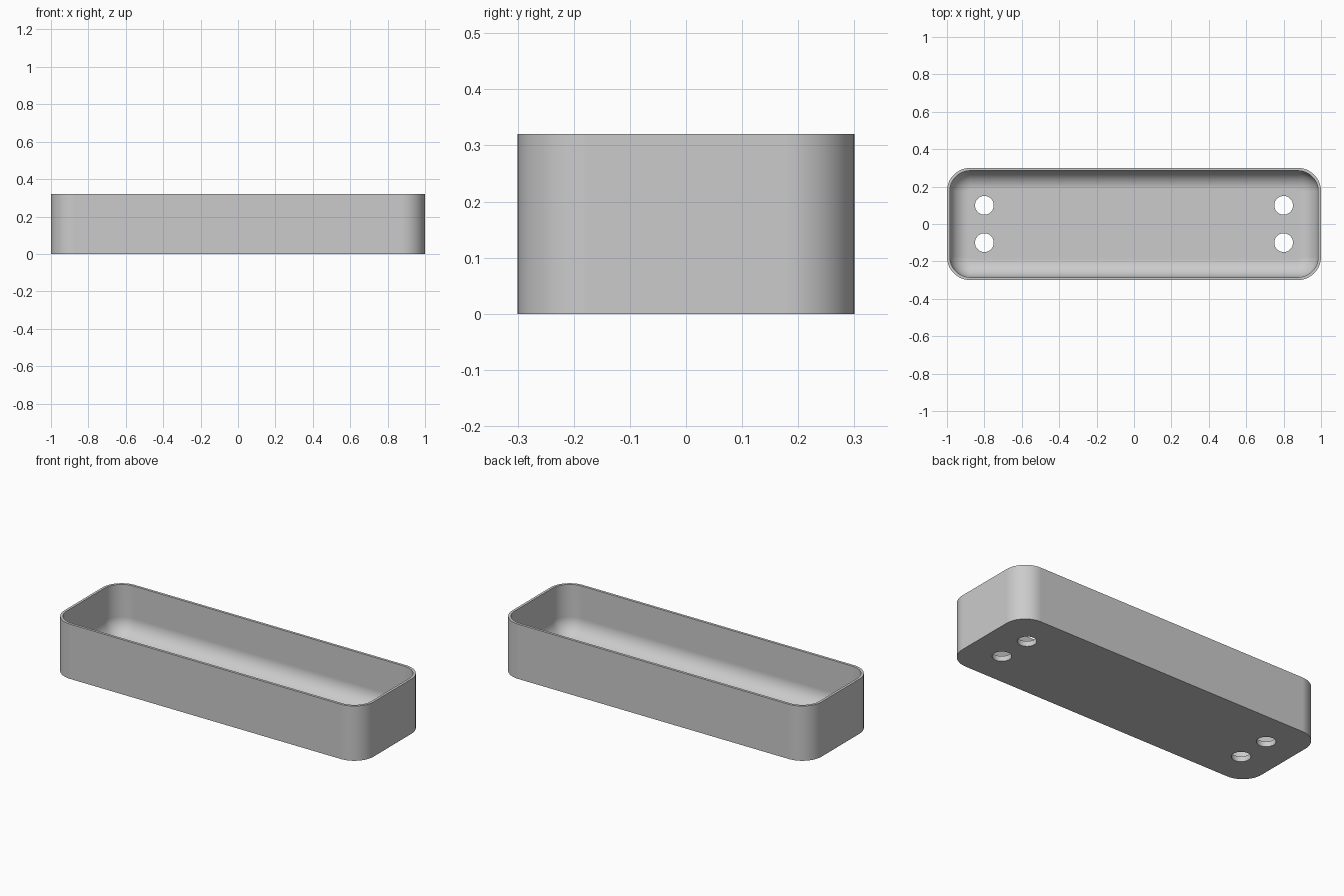
import bpy, bmesh, math

cube = bpy.data.objects.get("Cube")
if cube:
    bpy.data.objects.remove(cube, do_unlink=True)

HALF_X, HALF_Y, HEIGHT = 1.0, 0.3, 0.32
CORNER, WALL, FLOOR, FILLET = 0.125, 0.015, 0.03, 0.1
CORNER_STEPS, FILLET_STEPS = 16, 12

grey = bpy.data.materials.new("light_grey")
grey.use_nodes = True
colour = (0.6, 0.6, 0.6, 1)
grey.diffuse_color = colour
grey.node_tree.nodes["Principled BSDF"].inputs["Base Color"].default_value = colour


def rounded_ring(bm, inset, z):
    """Rounded rectangle of vertices, moved inward by inset."""
    radius = CORNER - inset
    ring = []
    for quarter, (sx, sy) in enumerate([(1, 1), (-1, 1), (-1, -1), (1, -1)]):
        cx, cy = sx * (HALF_X - CORNER), sy * (HALF_Y - CORNER)
        for i in range(CORNER_STEPS + 1):
            a = math.pi / 2 * (quarter + i / CORNER_STEPS)
            ring.append(bm.verts.new((cx + radius * math.cos(a), cy + radius * math.sin(a), z)))
    return ring


# Wall section: outer foot, outer rim, inner rim, then the fillet to the floor
section = [(0, 0), (0, HEIGHT), (WALL, HEIGHT)]
for i in range(FILLET_STEPS + 1):
    a = math.pi / 2 * i / FILLET_STEPS
    section.append((WALL + FILLET * (1 - math.cos(a)), FLOOR + FILLET * (1 - math.sin(a))))

bm = bmesh.new()
rings = [rounded_ring(bm, inset, z) for inset, z in section]
for low, high in zip(rings, rings[1:]):
    for i in range(len(low)):
        j = (i + 1) % len(low)
        bm.faces.new((low[i], low[j], high[j], high[i]))
bm.faces.new(rings[0][::-1])
bm.faces.new(rings[-1])
bmesh.ops.recalc_face_normals(bm, faces=bm.faces)
mesh = bpy.data.meshes.new("tray")
bm.to_mesh(mesh)
bm.free()
mesh.materials.append(grey)
tray = bpy.data.objects.new("tray", mesh)
bpy.context.collection.objects.link(tray)


def select_only(ob):
    bpy.ops.object.select_all(action='DESELECT')
    ob.select_set(True)
    bpy.context.view_layer.objects.active = ob


# Four round holes through the floor
for x in (-0.8, 0.8):
    for y in (-0.1, 0.1):
        bpy.ops.mesh.primitive_cylinder_add(vertices=48, radius=0.05, depth=0.2, location=(x, y, 0))
        cutter = bpy.context.object
        cutter.name = "hole_cutter"
        cutter.hide_render = True
        cutter.data.materials.append(grey)
        select_only(tray)
        cut = tray.modifiers.new("hole", 'BOOLEAN')
        cut.operation = 'DIFFERENCE'
        cut.solver = 'EXACT'
        cut.object = cutter
        bpy.ops.object.modifier_apply(modifier=cut.name)
        bpy.data.objects.remove(cutter, do_unlink=True)

# Smooth corners and fillet, crisp rims, flat floor
select_only(tray)
bpy.ops.object.shade_smooth_by_angle(angle=math.radians(30))
weighted = tray.modifiers.new("even_shading", 'WEIGHTED_NORMAL')
weighted.keep_sharp = True
